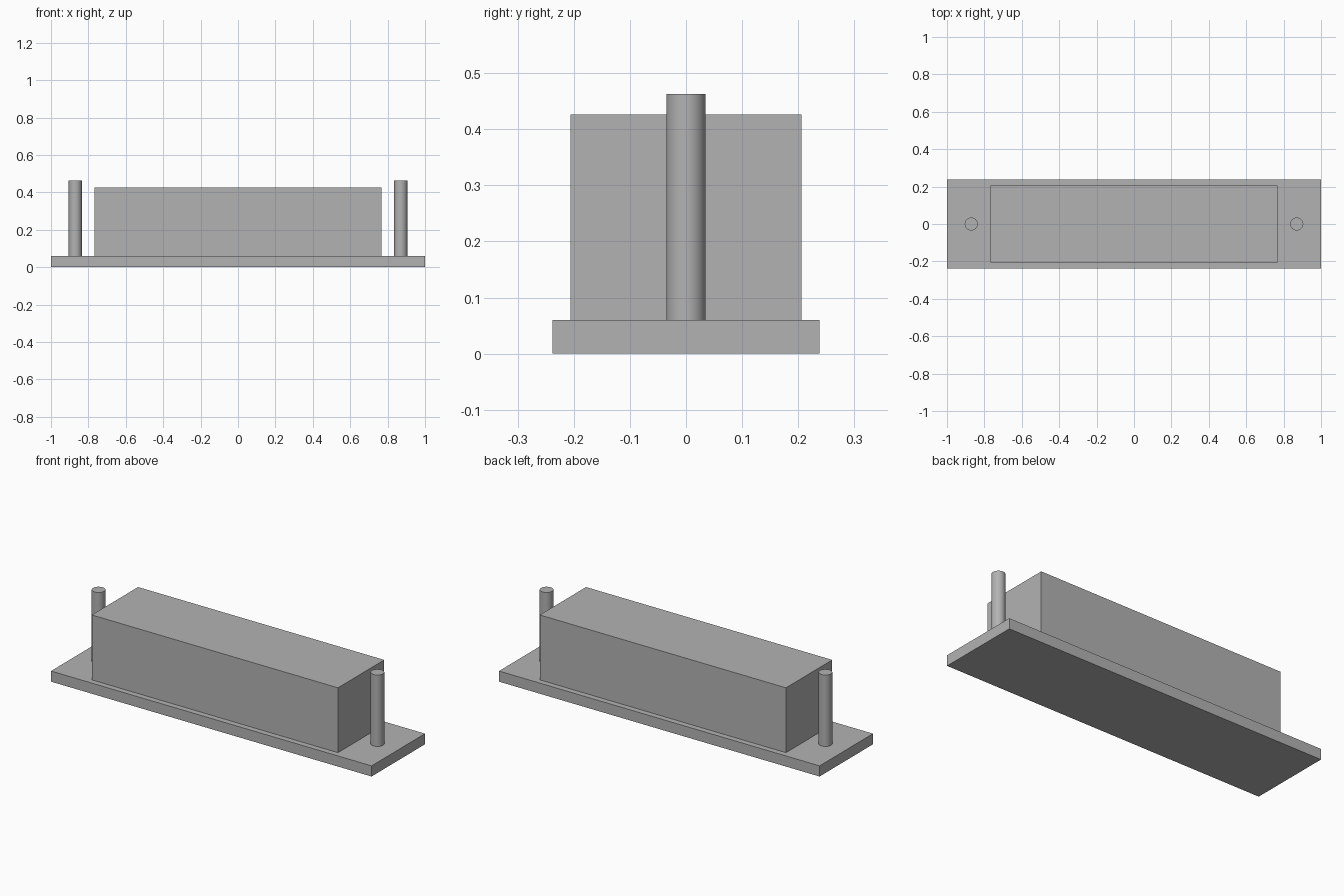
import bpy
import math

cube = bpy.data.objects.get("Cube")
if cube:
    bpy.data.objects.remove(cube, do_unlink=True)

# Single flat grey
GREY = (0.45, 0.45, 0.45, 1.0)
grey = bpy.data.materials.new("plain grey")
grey.use_nodes = True
grey.diffuse_color = GREY
grey.node_tree.nodes["Principled BSDF"].inputs["Base Color"].default_value = GREY

PLATE_TOP = 0.06


def add_box(name, width, depth, bottom, top):
    bpy.ops.mesh.primitive_cube_add(size=1, location=(0, 0, (bottom + top) / 2))
    box = bpy.context.object
    box.name = name
    box.scale = (width, depth, top - bottom)
    bpy.ops.object.transform_apply(location=False, rotation=False, scale=True)
    box.data.materials.append(grey)


def add_pin(name, x, radius, bottom, top):
    bpy.ops.mesh.primitive_cylinder_add(
        vertices=48, radius=radius, depth=top - bottom,
        location=(x, 0, (bottom + top) / 2))
    pin = bpy.context.object
    pin.name = name
    pin.data.materials.append(grey)
    bpy.ops.object.shade_smooth_by_angle(angle=math.radians(30))


# Base plate and the block standing on it
add_box("base_plate", 2.0, 0.476, 0, PLATE_TOP)
add_box("main_block", 1.536, 0.412, PLATE_TOP, 0.426)

# One upright pin at each end
for side, sign in (("left", 1), ("right", -1)):
    add_pin(side + "_pin", sign * 0.87, 0.035, PLATE_TOP, 0.463)
